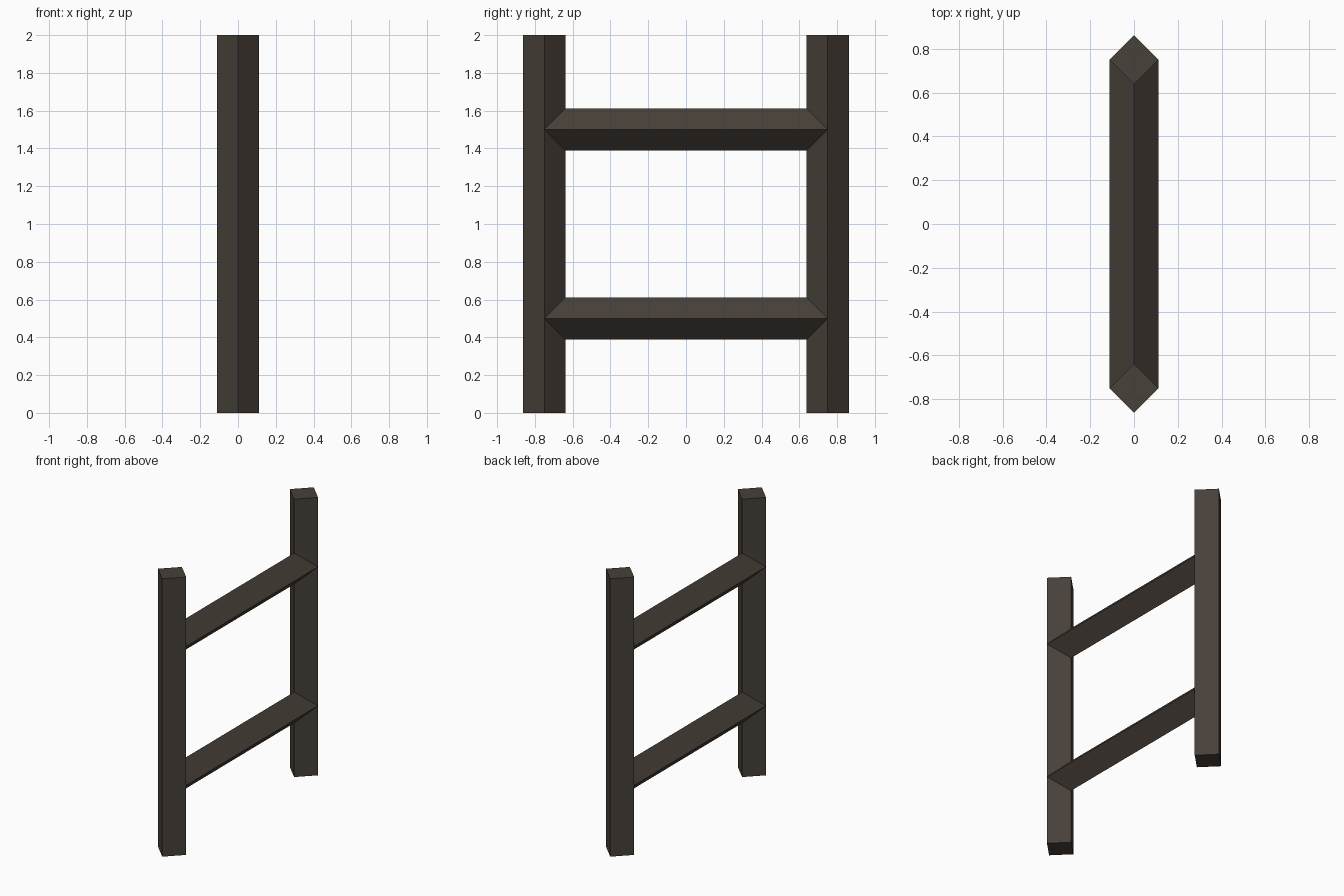
import bpy, math

if "Cube" in bpy.data.objects:
    bpy.data.objects.remove(bpy.data.objects["Cube"])

R = 0.112  # corner radius of the square bars

wood = bpy.data.materials.new("dark brown wood")
wood.diffuse_color = (0.065, 0.052, 0.041, 1)
wood.use_nodes = True
wood.node_tree.nodes["Principled BSDF"].inputs["Base Color"].default_value = wood.diffuse_color


def bar(name, length, location, rotation=(0, 0, 0)):
    """Four-sided bar with its corners pointing along the axes."""
    bpy.ops.mesh.primitive_cylinder_add(vertices=4, radius=R, depth=length,
                                        location=location, rotation=rotation)
    ob = bpy.context.object
    ob.name = name
    ob.data.materials.append(wood)


# Upright posts
for side, y in (("front", -0.75), ("back", 0.75)):
    bar(side + "_post", 2.0, (0, y, 1.0))

# Horizontal rungs between the post centres
for level, z in (("lower", 0.5), ("upper", 1.5)):
    bar(level + "_rung", 1.5, (0, 0, z), (math.pi / 2, 0, 0))
